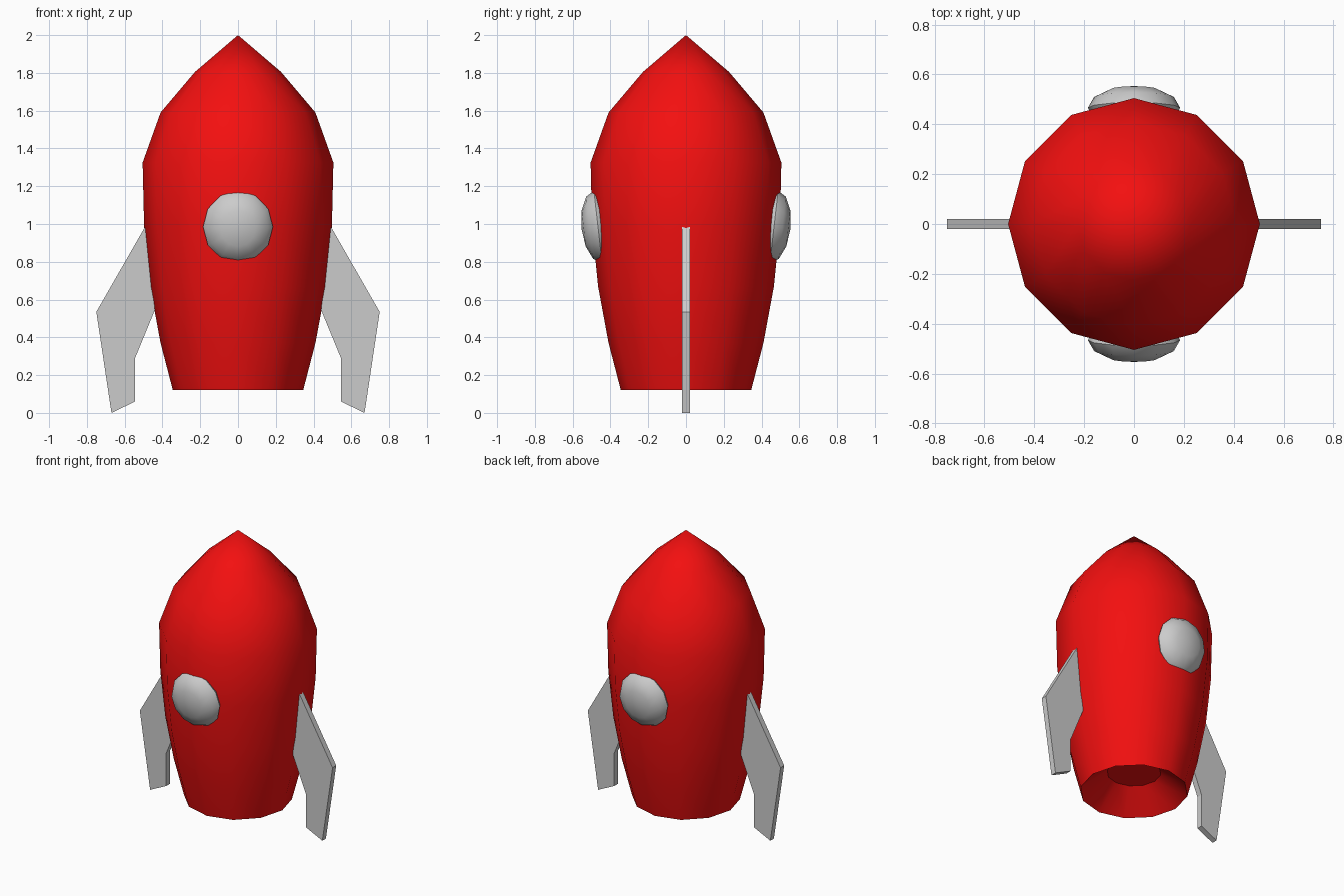
import bpy, bmesh, math
from mathutils import Matrix

if "Cube" in bpy.data.objects:
    bpy.data.objects.remove(bpy.data.objects["Cube"])

SIDES = 12


def finish(bm, name, material=None, smooth=False):
    bmesh.ops.recalc_face_normals(bm, faces=bm.faces)
    mesh = bpy.data.meshes.new(name)
    bm.to_mesh(mesh)
    bm.free()
    obj = bpy.data.objects.new(name, mesh)
    bpy.context.collection.objects.link(obj)
    if material:
        mesh.materials.append(material)
    if smooth:
        bpy.ops.object.select_all(action='DESELECT')
        obj.select_set(True)
        bpy.context.view_layer.objects.active = obj
        bpy.ops.object.shade_smooth_by_angle(angle=math.radians(40))
    return obj


red = bpy.data.materials.new("red_paint")
red.diffuse_color = (0.9, 0.005, 0.005, 1)
red.use_nodes = True
red.node_tree.nodes["Principled BSDF"].inputs["Base Color"].default_value = red.diffuse_color

# Hull: lathed profile from nose tip to skirt, then up into the exhaust recess
profile = [(0, 2.0), (0.228, 1.805), (0.41, 1.59), (0.505, 1.325), (0.497, 0.985),
           (0.465, 0.667), (0.41, 0.37), (0.345, 0.12), (0.173, 0.26), (0, 0.26)]
bm = bmesh.new()
verts = [bm.verts.new((r, 0, z)) for r, z in profile]
edges = [bm.edges.new(pair) for pair in zip(verts, verts[1:])]
bmesh.ops.spin(bm, geom=verts + edges, cent=(0, 0, 0), axis=(0, 0, 1),
               angle=2 * math.pi, steps=SIDES)
bmesh.ops.remove_doubles(bm, verts=bm.verts, dist=0.001)
finish(bm, "hull", red, smooth=True)

# Portholes: flattened domes front and back, tilted to follow the hull
for name, turn in (("front_porthole", 0), ("back_porthole", math.pi)):
    bm = bmesh.new()
    place = (Matrix.Rotation(turn, 4, 'Z') @ Matrix.Translation((0, -0.466, 0.985))
             @ Matrix.Rotation(math.radians(6.5), 4, 'X')
             @ Matrix.Diagonal((0.185, 0.088, 0.192, 1))
             @ Matrix.Rotation(math.pi / 2, 4, 'X'))
    bmesh.ops.create_uvsphere(bm, u_segments=SIDES, v_segments=6, radius=1, matrix=place)
    finish(bm, name, smooth=True)

# Fins: flat swept plates on both sides
outline = [(0.492, 0.985), (0.75, 0.535), (0.67, 0.0), (0.545, 0.06),
           (0.545, 0.29), (0.44, 0.545)]
for name, side in (("right_fin", 1), ("left_fin", -1)):
    bm = bmesh.new()
    face = bm.faces.new([bm.verts.new((side * x, -0.02, z)) for x, z in outline])
    ext = bmesh.ops.extrude_face_region(bm, geom=[face], use_keep_orig=True)
    moved = [g for g in ext["geom"] if isinstance(g, bmesh.types.BMVert)]
    bmesh.ops.translate(bm, verts=moved, vec=(0, 0.04, 0))
    finish(bm, name)
